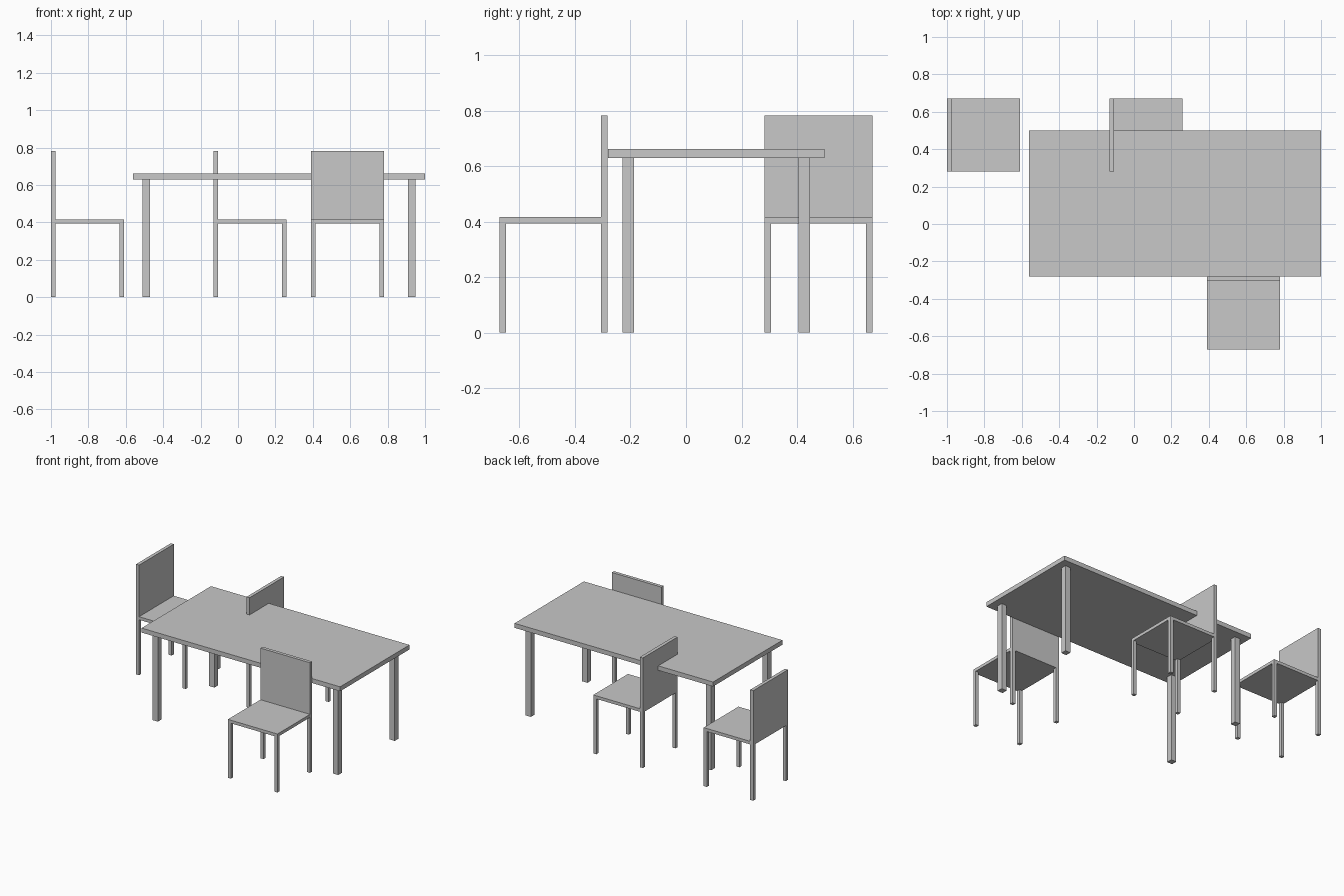
import bpy
import math
from mathutils import Matrix, Vector

if "Cube" in bpy.data.objects:
    bpy.data.objects.remove(bpy.data.objects["Cube"])

grey = bpy.data.materials.new("light grey")
grey.diffuse_color = (0.58, 0.58, 0.58, 1)
grey.use_nodes = True
grey.node_tree.nodes["Principled BSDF"].inputs["Base Color"].default_value = grey.diffuse_color


def box(name, lo, hi, place=Matrix()):
    """Axis-aligned box between two corners, then moved by a placement matrix."""
    lo, hi = Vector(lo), Vector(hi)
    bpy.ops.mesh.primitive_cube_add(size=1)
    ob = bpy.context.object
    ob.name = name
    size = Matrix.Diagonal((*(hi - lo), 1))
    ob.data.transform(place @ Matrix.Translation((lo + hi) / 2) @ size)
    ob.data.materials.append(grey)
    return ob


def legs(name, half_x, half_y, thick, top, place):
    """Four square legs whose outer corners lie at +-half_x, +-half_y."""
    for sx in (-1, 1):
        for sy in (-1, 1):
            cx, cy = sx * (half_x - thick / 2), sy * (half_y - thick / 2)
            t = thick / 2
            box(name, (cx - t, cy - t, 0), (cx + t, cy + t, top), place)


# Table
table = Matrix.Translation((0.219, 0.109, 0))
box("table_top", (-0.781, -0.39, 0.629), (0.781, 0.39, 0.661), table)
legs("table_leg", 0.73, 0.338, 0.041, 0.629, table)


# Chairs: the backrest is on the local +y side
def chair(x, y, angle):
    place = Matrix.Translation((x, y, 0)) @ Matrix.Rotation(math.radians(angle), 4, 'Z')
    h, t = 0.195, 0.024
    legs("chair_leg", h, h, t, 0.394, place)
    box("chair_seat", (-h, -h, 0.394), (h, h, 0.416), place)
    box("chair_back", (-h, h - t, 0.416), (h, h, 0.783), place)


chair(0.586, -0.477, 0)     # front chair, facing away from the table
chair(0.064, 0.477, 90)     # rear chair, turned sideways
chair(-0.805, 0.477, 90)    # left chair, turned sideways
